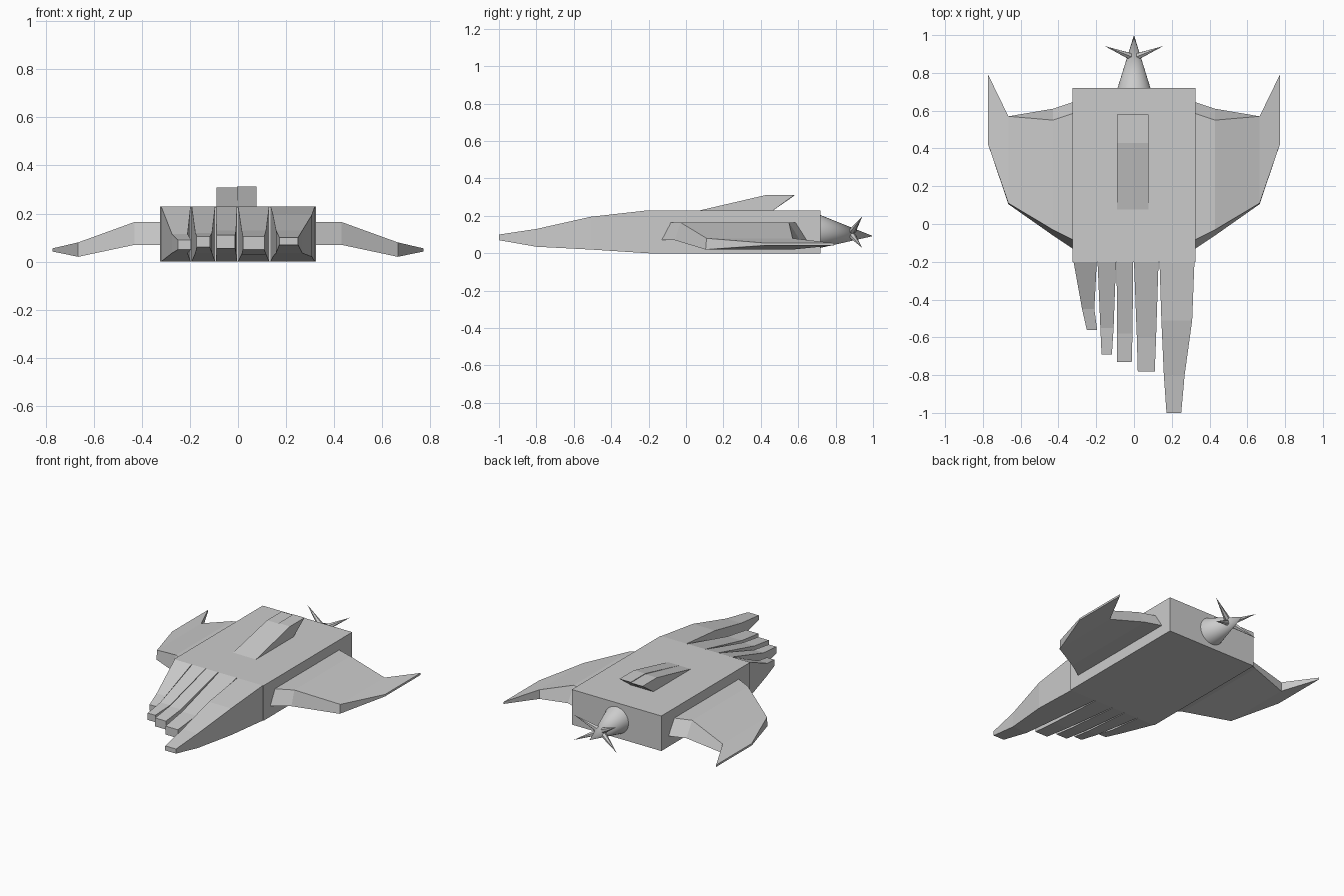
import bpy, bmesh
from mathutils import Vector

if "Cube" in bpy.data.objects:
    bpy.data.objects.remove(bpy.data.objects["Cube"])


def loft(name, sections):
    """Solid through a series of matching cross-sections, capped at both ends."""
    bm = bmesh.new()
    rings = [[bm.verts.new(p) for p in s] for s in sections]
    for a, b in zip(rings, rings[1:]):
        n = len(a)
        for i in range(n):
            bm.faces.new((a[i], a[(i + 1) % n], b[(i + 1) % n], b[i]))
    bm.faces.new(rings[0])
    bm.faces.new(rings[-1])
    bmesh.ops.recalc_face_normals(bm, faces=bm.faces)
    me = bpy.data.meshes.new(name)
    bm.to_mesh(me)
    bm.free()
    ob = bpy.data.objects.new(name, me)
    bpy.context.collection.objects.link(ob)
    return ob


def prong(name, rows):
    """Boxy tapered prong; each row is y, x0, x1, z0, z1."""
    return loft(name, [[(x0, y, z0), (x1, y, z0), (x1, y, z1), (x0, y, z1)]
                       for y, x0, x1, z0, z1 in rows])


def cone(name, base, tip, radius, sides):
    base, tip = Vector(base), Vector(tip)
    d = tip - base
    bpy.ops.mesh.primitive_cone_add(vertices=sides, radius1=radius, radius2=0,
                                    depth=d.length, location=(base + tip) / 2)
    ob = bpy.context.object
    ob.name = name
    ob.rotation_euler = d.to_track_quat('Z', 'Y').to_euler()
    return ob


# Main hull
prong("hull", [(-0.2, -0.325, 0.325, 0, 0.23), (0.72, -0.325, 0.325, 0, 0.23)])

# Front prongs
prong("prong_1", [(-0.2, -0.32, -0.197, 0, 0.23), (-0.45, -0.275, -0.21, 0.035, 0.115),
                  (-0.56, -0.25, -0.195, 0.05, 0.09)])
prong("prong_2", [(-0.2, -0.193, -0.095, 0, 0.23), (-0.55, -0.178, -0.108, 0.035, 0.12),
                  (-0.69, -0.172, -0.117, 0.06, 0.105)])
prong("prong_3", [(-0.2, -0.092, -0.004, 0, 0.23), (-0.58, -0.09, -0.008, 0.035, 0.13),
                  (-0.73, -0.09, -0.012, 0.055, 0.11)])
prong("prong_4", [(-0.2, 0.0, 0.13, 0, 0.23), (-0.6, 0.015, 0.117, 0.03, 0.13),
                  (-0.78, 0.02, 0.11, 0.05, 0.105)])
prong("long_prong", [(-0.2, 0.135, 0.32, 0, 0.23), (-0.51, 0.145, 0.308, 0.02, 0.195),
                     (-0.8, 0.158, 0.268, 0.035, 0.13), (-1.0, 0.172, 0.25, 0.07, 0.1)])

# Swept wings: x, bottom z, top z, bottom y range, top y range
wing_rows = [(0.31, 0.07, 0.165, -0.14, 0.65, -0.09, 0.59),
             (0.43, 0.07, 0.165, -0.06, 0.61, -0.03, 0.55),
             (0.665, 0.02, 0.08, 0.105, 0.57, 0.11, 0.57),
             (0.772, 0.042, 0.055, 0.42, 0.79, 0.42, 0.79)]
for side, label in ((1, "right"), (-1, "left")):
    loft(label + "_wing", [[(side * x, b0, zb), (side * x, b1, zb),
                            (side * x, t1, zt), (side * x, t0, zt)]
                           for x, zb, zt, b0, b1, t0, t1 in wing_rows])

# Raked dorsal fin in two halves
for label, x0, x1, top in (("left", -0.09, -0.005, 0.308), ("right", -0.005, 0.077, 0.312)):
    profile = [(0.055, 0.225), (0.46, 0.225), (0.58, top), (0.43, top)]
    loft(label + "_dorsal_fin", [[(x, y, z) for y, z in profile] for x in (x0, x1)])

# Tail cone with four crossed spikes
tail = cone("tail_cone", (0, 0.71, 0.115), (0, 1.0, 0.092), 0.09, 32)
bpy.ops.object.shade_smooth_by_angle()
for sx in (-1, 1):
    for sz in (-1, 1):
        cone("tail_spike", (0, 0.88, 0.105), (sx * 0.155, 0.942, 0.112 + sz * 0.083), 0.022, 6)
